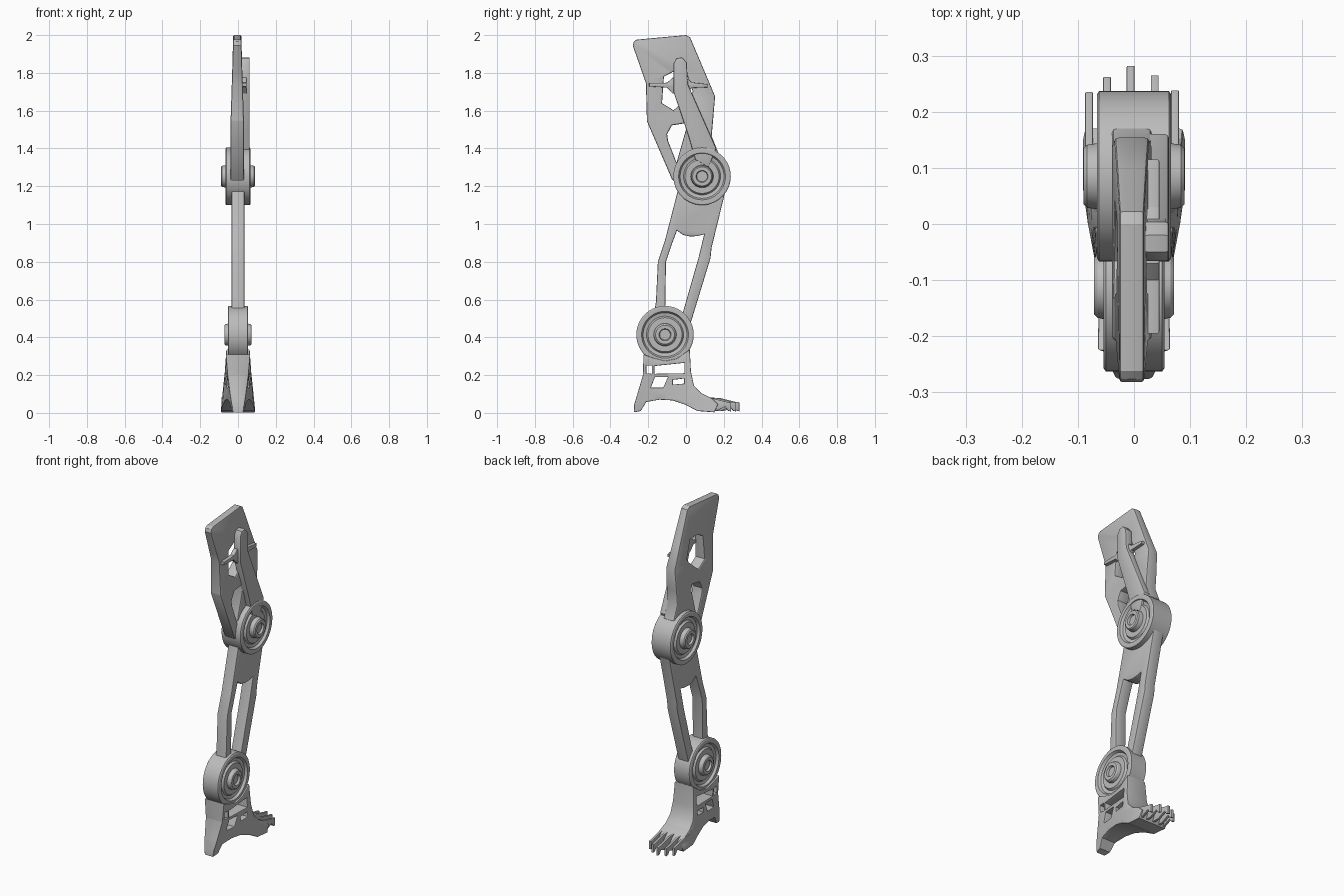
import bpy, bmesh, math
from mathutils import Matrix, Vector

cube = bpy.data.objects.get("Cube")
if cube:
    bpy.data.objects.remove(cube, do_unlink=True)

grey = bpy.data.materials.new("plain grey")
grey.use_nodes = True
COLOUR = (0.5, 0.5, 0.5, 1)
grey.diffuse_color = COLOUR
grey.node_tree.nodes["Principled BSDF"].inputs["Base Color"].default_value = COLOUR
parts = []
TO_SIDE = Matrix(((0, 0, 1, 0), (1, 0, 0, 0), (0, 1, 0, 0), (0, 0, 0, 1)))


def finish(name, bm):
    mesh = bpy.data.meshes.new(name)
    bmesh.ops.recalc_face_normals(bm, faces=bm.faces)
    bm.to_mesh(mesh)
    bm.free()
    mesh.materials.append(grey)
    obj = bpy.data.objects.new(name, mesh)
    bpy.context.collection.objects.link(obj)
    parts.append(obj)


def panel(name, outlines, half, x=0, bevel=0.006, shape=None, cuts=()):
    """Plate in the side plane: first outline is the rim, the rest are holes."""
    curve = bpy.data.curves.new(name + "_profile", "CURVE")
    curve.dimensions = "2D"
    curve.fill_mode = "BOTH"
    curve.extrude = half - bevel
    curve.bevel_depth = bevel
    curve.bevel_resolution = 1
    curve.offset = -bevel
    for outline in outlines:
        spline = curve.splines.new("POLY")
        spline.points.add(len(outline) - 1)
        for point, (y, z) in zip(spline.points, outline):
            point.co = (y, z, 0, 1)
        spline.use_cyclic_u = True
    helper = bpy.data.objects.new(name + "_helper", curve)
    bpy.context.collection.objects.link(helper)
    bpy.context.view_layer.update()
    source = helper.evaluated_get(bpy.context.evaluated_depsgraph_get())
    mesh = bpy.data.meshes.new_from_object(source)
    bm = bmesh.new()
    bm.from_mesh(mesh)
    bpy.data.objects.remove(helper, do_unlink=True)
    bpy.data.meshes.remove(mesh)
    bmesh.ops.remove_doubles(bm, verts=bm.verts, dist=0.0002)
    bm.transform(Matrix.Translation((x, 0, 0)) @ TO_SIDE)
    for co, normal in cuts:
        bmesh.ops.bisect_plane(bm, geom=bm.verts[:] + bm.edges[:] + bm.faces[:],
                               plane_co=co, plane_no=normal)
    if shape:
        for v in bm.verts:
            v.co = shape(v.co)
    finish(name, bm)


def wheel(name, y, z, rim, hub):
    """Grooved disc with a protruding hub, lathed about the x axis."""
    half = [(rim, 0.152), (rim + 0.004, 0.146), (rim + 0.004, 0.124),
            (rim - 0.01, 0.116), (rim - 0.014, 0.098), (rim - 0.003, 0.09),
            (rim - 0.003, 0.06), (hub - 0.006, 0.056), (hub, 0.05),
            (hub, 0.032), (hub - 0.012, 0.028), (hub - 0.012, 0)]
    profile = [(-x, r) for x, r in reversed(half)] + half
    bm = bmesh.new()
    verts = [bm.verts.new((x, y, z + r)) for x, r in profile]
    edges = [bm.edges.new(pair) for pair in zip(verts, verts[1:])]
    bmesh.ops.spin(bm, geom=verts + edges, cent=(0, y, z), axis=(1, 0, 0),
                   angle=math.tau, steps=56)
    bmesh.ops.remove_doubles(bm, verts=bm.verts, dist=0.0002)
    finish(name, bm)


# Thigh plate, slightly thicker towards the knee
def thigh_shape(co):
    spread = 1 + 0.6 * min(1, max(0, (1.95 - co.z) / 0.4))
    return Vector((co.x * spread - 0.004, co.y, co.z))


panel("thigh_plate", [
    [(-0.276, 1.965), (-0.262, 1.976), (0, 2), (0.022, 1.988), (0.154, 1.676),
     (0.136, 1.464), (0.17, 1.38), (0.08, 1.25), (-0.056, 1.22), (-0.074, 1.236),
     (-0.207, 1.544), (-0.212, 1.745), (-0.282, 1.945)],
    [(-0.117, 1.78), (-0.07, 1.805), (0, 1.805), (0.036, 1.7), (0.02, 1.676),
     (-0.066, 1.602), (-0.127, 1.64)],
    [(-0.1, 1.475), (-0.075, 1.522), (-0.008, 1.533), (0, 1.5),
     (-0.05, 1.325), (-0.095, 1.44)]], 0.022, shape=thigh_shape,
    cuts=[((0, 0, 1.55), (0, 0, 1)), ((0, 0, 1.8), (0, 0, 1))])

# Side arm from the knee up the thigh, with its cross spike
panel("side_arm", [
    [(-0.066, 1.85), (-0.05, 1.878), (-0.02, 1.882), (0.004, 1.855), (0.01, 1.74),
     (0.16, 1.4), (0.12, 1.3), (0.05, 1.34), (0.01, 1.475), (-0.066, 1.7)]],
    0.022, x=0.04)
panel("cross_spike", [
    [(-0.195, 1.746), (-0.1, 1.748), (-0.07, 1.775), (0, 1.775), (0.03, 1.75),
     (0.115, 1.74), (0.115, 1.724), (0.03, 1.72), (0, 1.69), (-0.07, 1.69),
     (-0.1, 1.722), (-0.195, 1.728)]], 0.013, x=0.032, bevel=0.003)

# Knee and ankle joints
wheel("knee_joint", 0.085, 1.252, 0.062, 0.09)
wheel("ankle_joint", -0.111, 0.414, 0.05, 0.071)

# Shin with its long opening between two struts
panel("shin_frame", [
    [(-0.04, 1.19), (0.07, 1.25), (0.205, 1.16), (0.135, 0.872), (0.13, 0.82),
     (0.02, 0.46), (-0.1, 0.4), (-0.17, 0.52), (-0.159, 0.59), (-0.149, 0.8),
     (-0.111, 0.915)],
    [(-0.048, 0.965), (-0.015, 0.942), (0.022, 0.934), (0.06, 0.936),
     (0.096, 0.945), (0.066, 0.82), (-0.02, 0.52), (-0.111, 0.5),
     (-0.106, 0.8), (-0.074, 0.895)]], 0.034)


# Foot, narrow at the heel and flared at the toes
def foot_shape(co):
    rise = min(1, max(0, co.z / 0.3))
    heel = 0.028 + 0.037 * rise
    toe = 0.092 - 0.03 * rise
    ahead = min(1, max(0, (co.y + 0.27) / 0.3))
    return Vector((co.x / 0.06 * (heel + (toe - heel) * ahead), co.y, co.z))


panel("foot", [
    [(-0.225, 0.31), (-0.17, 0.29), (-0.11, 0.275), (-0.05, 0.287), (0.02, 0.335),
     (0.026, 0.22), (0.042, 0.145), (0.08, 0.105), (0.14, 0.075), (0.17, 0.045),
     (0.15, 0.003), (0.06, 0.01), (0, 0.042), (-0.07, 0.066), (-0.14, 0.07),
     (-0.21, 0.058), (-0.24, 0.01), (-0.276, 0.003), (-0.274, 0.045), (-0.228, 0.2)],
    [(-0.21, 0.25), (-0.18, 0.25), (-0.18, 0.207), (-0.21, 0.21)],
    [(-0.168, 0.248), (-0.008, 0.265), (-0.008, 0.21), (-0.168, 0.207)],
    [(-0.164, 0.19), (-0.096, 0.19), (-0.12, 0.134), (-0.186, 0.134)],
    [(-0.07, 0.175), (-0.01, 0.182), (-0.01, 0.155), (-0.07, 0.15)]],
    0.06, bevel=0.004, shape=foot_shape,
    cuts=[((0, y, 0), (0, 1, 0)) for y in (-0.2, -0.1, 0, 0.08)]
    + [((0, 0, z), (0, 0, 1)) for z in (0.1, 0.2)])

# Five thin clawed toes
for number, (x, tip) in enumerate([(-0.08, 0.235), (-0.048, 0.262), (-0.006, 0.282),
                                   (0.037, 0.265), (0.073, 0.238)]):
    panel(f"toe_{number + 1}", [
        [(0.08, 0.085), (tip - 0.1, 0.078), (tip - 0.02, 0.058), (tip, 0.056),
         (tip, 0.008), (tip - 0.015, 0.012), (tip - 0.03, 0.032),
         (tip - 0.08, 0.01), (0.08, 0.015)]], 0.007, x=x, bevel=0.002)

# Smooth shading with sharp edges kept
bpy.ops.object.select_all(action="DESELECT")
for obj in parts:
    obj.select_set(True)
bpy.context.view_layer.objects.active = parts[0]
bpy.ops.object.shade_smooth_by_angle(angle=math.radians(30))
